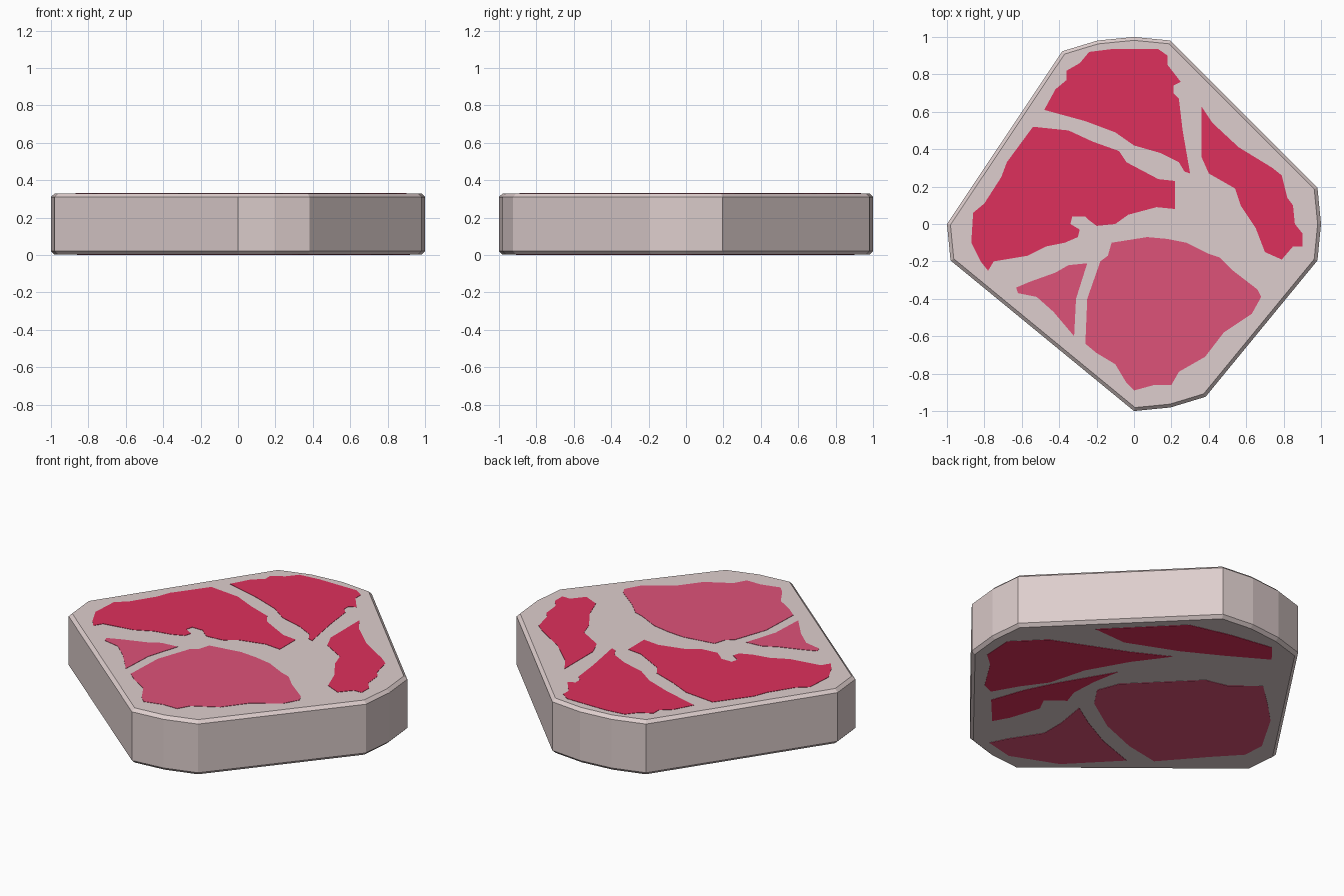
import bpy, bmesh, math

H = 0.33       # total height
PLATE = 0.002  # thickness of the meat patches


def colour(name, rgb):
    def lin(c):
        c /= 255
        return c / 12.92 if c <= 0.04045 else ((c + 0.055) / 1.055) ** 2.4
    m = bpy.data.materials.new(name)
    m.diffuse_color = (*[lin(c) for c in rgb], 1)
    return m


FAT = colour("pale fat", (222, 206, 205))
RED = colour("red meat", (222, 48, 92))
PINK = colour("pink meat", (222, 82, 121))


def prism(name, points, z0, z1, mat, bevel=0):
    """Extrude a flat outline between two heights, optionally chamfering the rims."""
    bm = bmesh.new()
    base = bm.faces.new([bm.verts.new((x, y, z0)) for x, y in points])
    ext = bmesh.ops.extrude_face_region(bm, geom=[base])
    for v in ext["geom"]:
        if isinstance(v, bmesh.types.BMVert):
            v.co.z = z1
    if bevel:
        rims = [e for e in bm.edges if e.verts[0].co.z == e.verts[1].co.z]
        bmesh.ops.bevel(bm, geom=rims, offset=bevel, segments=1, affect='EDGES')
    bmesh.ops.recalc_face_normals(bm, faces=bm.faces)
    me = bpy.data.meshes.new(name)
    bm.to_mesh(me)
    bm.free()
    me.materials.append(mat)
    ob = bpy.data.objects.new(name, me)
    bpy.context.collection.objects.link(ob)
    return ob


def top(name, mat, *points):
    prism("top_" + name, points, H - 2 * PLATE, H, mat)


def bottom(name, mat, *points):
    prism("bottom_" + name, points, 0, 2 * PLATE, mat)


# Slab of fat: a circle of 32 steps with only some corners kept
steps = (0, 1, 7, 8, 9, 10, 16, 17, 24, 25, 26, 31)
outline = [(math.cos(i * math.pi / 16), math.sin(i * math.pi / 16)) for i in steps]
prism("fat_slab", outline, PLATE, H - PLATE, FAT, bevel=0.018)

# Meat patches on the top
top("back_meat", RED,
    (-.36, .82), (-.29, .86), (-.24, .92), (-.12, .935), (.13, .935), (.18, .90), (.18, .85),
    (.25, .76), (.21, .74), (.21, .70), (.24, .67), (.26, .5), (.30, .27), (.27, .28),
    (.24, .33), (.14, .38), (0, .42), (-.1, .49), (-.26, .55), (-.48, .61), (-.42, .72), (-.36, .77))
top("left_meat", RED,
    (-.54, .52), (-.35, .50), (-.22, .44), (-.08, .39), (-.04, .33), (.13, .24), (.22, .23),
    (.22, .08), (.12, .09), (-.03, .05), (-.1, 0), (-.2, -.01), (-.24, .02), (-.26, .04),
    (-.33, .04), (-.34, 0), (-.29, -.03), (-.3, -.07), (-.37, -.1), (-.47, -.12), (-.57, -.17),
    (-.75, -.2), (-.78, -.25), (-.82, -.2), (-.87, -.1), (-.86, .06), (-.8, .11), (-.71, .25), (-.68, .33))
top("right_meat", RED,
    (.36, .63), (.42, .54), (.56, .41), (.74, .30), (.79, .26), (.82, .14), (.85, .1), (.86, 0),
    (.9, -.05), (.9, -.12), (.85, -.12), (.79, -.19), (.7, -.15), (.65, -.02), (.57, .1),
    (.54, .19), (.4, .27), (.36, .36))
top("small_meat", PINK,
    (-.25, -.21), (-.35, -.22), (-.42, -.26), (-.56, -.31), (-.63, -.34), (-.62, -.37),
    (-.52, -.39), (-.43, -.47), (-.32, -.6), (-.31, -.4))
top("front_meat", PINK,
    (.07, -.07), (-.12, -.1), (-.14, -.17), (-.18, -.2), (-.25, -.4), (-.26, -.64), (-.2, -.69),
    (-.1, -.75), (-.04, -.85), (0, -.89), (.11, -.86), (.2, -.86), (.24, -.79), (.38, -.71),
    (.48, -.58), (.63, -.48), (.68, -.39), (.66, -.35), (.53, -.25), (.46, -.18), (.4, -.16),
    (.28, -.10), (.18, -.08))

# Meat patches on the underside
bottom("right_meat", RED,
       (.92, .03), (.76, .19), (.55, .28), (.34, .37), (.13, .48), (.27, .29), (.40, .06),
       (.46, -.16), (.56, -.30), (.64, -.44), (.71, -.41), (.83, -.22), (.91, -.15))
bottom("front_right_meat", RED,
       (.58, -.51), (.51, -.31), (.42, -.13), (.25, .16), (.28, 0), (.29, -.16), (.26, -.25),
       (.36, -.33), (.32, -.41), (.38, -.59), (.43, -.68))
bottom("back_meat", RED,
       (.64, .44), (.51, .57), (.28, .80), (.04, .86), (-.22, .90), (-.30, .80), (-.08, .67),
       (.14, .55), (.43, .43))
bottom("front_meat", PINK,
       (.16, -.27), (.02, -.36), (-.17, -.46), (-.40, -.54), (-.15, -.80), (.12, -.91),
       (.29, -.87), (.24, -.77), (.13, -.60), (.13, -.46))
bottom("left_meat", PINK,
       (.13, -.18), (.21, -.06), (.16, .07), (-.05, .28), (-.17, .40), (-.30, .43), (-.45, .55),
       (-.60, .41), (-.72, .29), (-.86, .05), (-.85, -.08), (-.72, -.22), (-.52, -.45),
       (-.31, -.41), (-.08, -.32))
